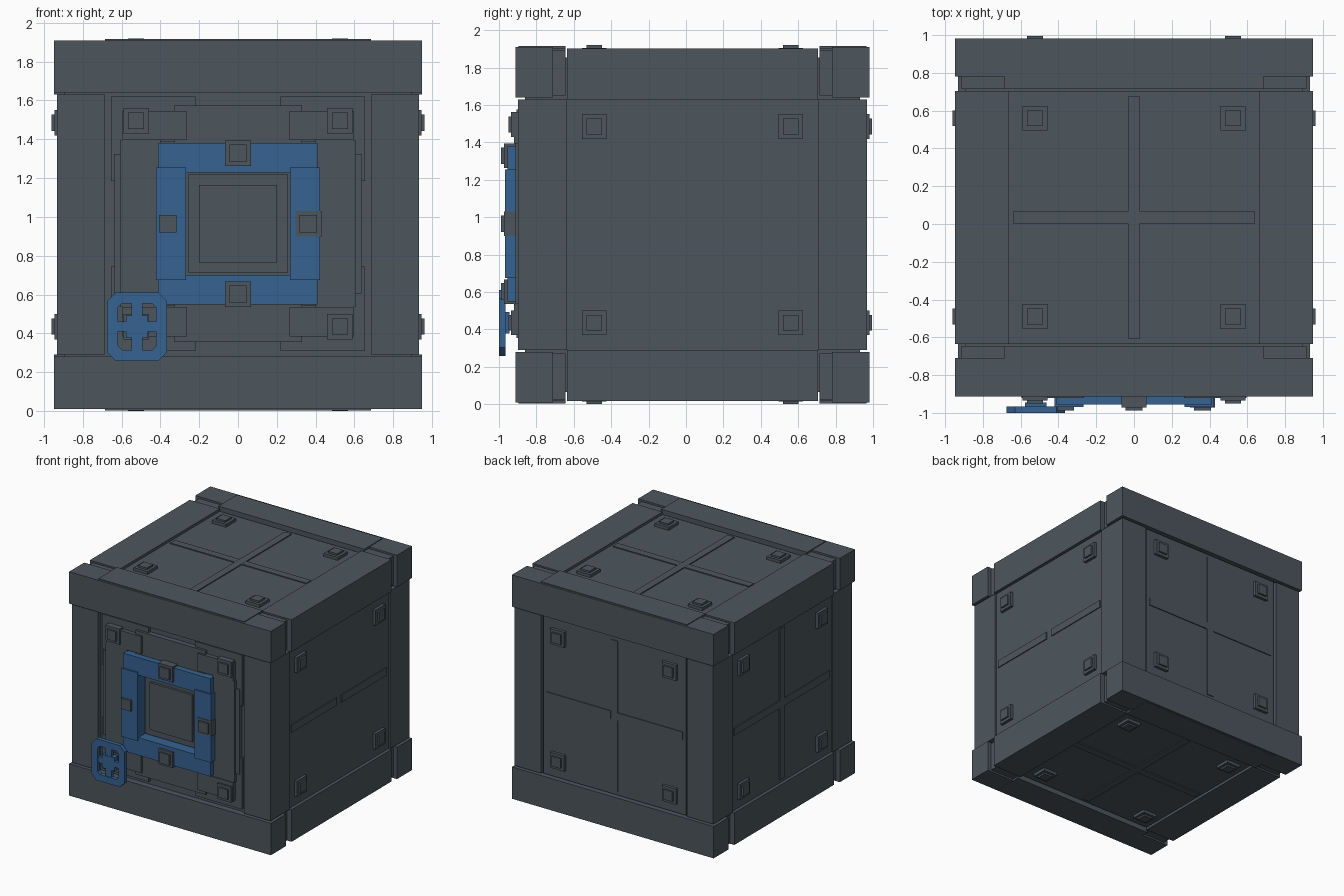
import bpy
import bmesh
from mathutils import Matrix, Vector

default_cube = bpy.data.objects.get("Cube")
if default_cube:
    bpy.data.objects.remove(default_cube, do_unlink=True)

CENTRE = Vector((0, 0.035, 0.96))
SIGNS = (-1, 1)
CORNERS = [(a, b) for a in SIGNS for b in SIGNS]


def make_material(name, colour):
    material = bpy.data.materials.new(name)
    material.use_nodes = True
    material.diffuse_color = (*colour, 1)
    shader = material.node_tree.nodes["Principled BSDF"]
    shader.inputs["Base Color"].default_value = (*colour, 1)
    return material


steel = make_material("slate grey", (0.073, 0.092, 0.110))
blue = make_material("painted blue", (0.037, 0.122, 0.285))


def finish(name, bm, material):
    bmesh.ops.recalc_face_normals(bm, faces=bm.faces)
    mesh = bpy.data.meshes.new(name)
    bm.to_mesh(mesh)
    bm.free()
    mesh.materials.append(material)
    obj = bpy.data.objects.new(name, mesh)
    bpy.context.collection.objects.link(obj)
    return obj


def boxes(name, spans, material, origin=CENTRE):
    """One object of boxes, each given as x, y and z ranges from the origin."""
    bm = bmesh.new()
    for span in spans:
        middle = Vector([(a + b) / 2 for a, b in span])
        size = [abs(b - a) for a, b in span]
        matrix = Matrix.Translation(origin + middle) @ Matrix.Diagonal((*size, 1))
        bmesh.ops.create_cube(bm, size=1, matrix=matrix)
    return finish(name, bm, material)


def on_face(axis, sign, u, v, depth):
    """Ranges of a box lying on one face of the crate."""
    ranges = [u, v]
    ranges.insert(axis, tuple(sign * d for d in depth))
    return ranges


def around(middle, half):
    return (middle - half, middle + half)


def front(x, z, y):
    return (x, y, z)


def front_boxes(name, spans, material):
    return boxes(name, [front(*s) for s in spans], material, Vector())


# Solid core behind all the panels
boxes("crate_core", [[around(0, 0.895)] * 3], steel)

# Heavy beams along the front and back edges, with narrower necks and thin caps
beams, necks, caps = [], [], []
for y, z in CORNERS:
    beams.append(((-0.947, 0.947), (y * 0.947, y * 0.745), (z * 0.68, z * 0.95)))
    necks.append(((-0.912, 0.912), (y * 0.745, y * 0.68), (z * 0.69, z * 0.935)))
    necks.append(((-0.67, 0.67), (y * 0.745, y * 0.68), (z * 0.69, z * 0.95)))
    caps.append(((-0.685, 0.685), (y * 0.93, y * 0.68), (z * 0.94, z * 0.956)))
boxes("edge_beams", beams, steel)
boxes("beam_necks", necks, steel)
boxes("beam_caps", caps, steel)

# Side rails joining front and back
boxes("side_rails", [((x * 0.665, x * 0.947), (-0.67, 0.67), (z * 0.67, z * 0.942))
                     for x, z in CORNERS], steel)

# Upright corner posts
boxes("corner_posts", [((x * 0.685, x * 0.932), (y * 0.67, y * 0.932), (-0.67, 0.67))
                       for x, y in CORNERS], steel)

# Panels, cross strips and studs on every face except the front
FACES = {"left": (0, 1), "right": (0, -1), "back": (1, 1),
         "top": (2, 1), "bottom": (2, -1)}
for name, (axis, sign) in FACES.items():
    edge = (-0.67, 0.67)
    boxes(name + "_panel", [on_face(axis, sign, edge, edge, (0.88, 0.92))], steel)
    strips = [on_face(axis, sign, (s * 0.033, s * 0.64), around(0, 0.032), (0.91, 0.928))
              for s in SIGNS]
    if name != "left":
        strips.append(on_face(axis, sign, around(0, 0.032), (-0.64, 0.64), (0.91, 0.928)))
    boxes(name + "_strips", strips, steel)
    studs = []
    for u, v in CORNERS:
        for half, height in ((0.066, 0.945), (0.042, 0.96)):
            studs.append(on_face(axis, sign, around(u * 0.525, half),
                                 around(v * 0.525, half), (0.91, height)))
    boxes(name + "_studs", studs, steel)

# Front: thin corner plates around a recessed middle
MID = 0.965
front_boxes("front_back_plates", [
    ((x * 0.22, x * 0.655), (MID + z * 0.42, MID + z * 0.655), (-0.885, -0.85))
    for x, z in CORNERS] + [
    ((x * 0.42, x * 0.655), (MID + z * 0.22, MID + z * 0.655), (-0.885, -0.85))
    for x, z in CORNERS], steel)

# Front: stepped grey frame
frame = []
for x, z in CORNERS:
    frame.append(((x * 0.265, x * 0.595), (MID + z * 0.43, MID + z * 0.58), (-0.92, -0.85)))
for s in SIGNS:
    frame.append(((-0.33, 0.33), (MID + s * 0.4, MID + s * 0.61), (-0.905, -0.85)))
    frame.append(((s * 0.4, s * 0.605), around(MID, 0.43), (-0.912, -0.85)))
    frame.append(((s * 0.595, s * 0.64), around(MID, 0.36), (-0.895, -0.85)))
front_boxes("front_frame", frame, steel)

# Front: blue ring around the recess
ring = []
for s in SIGNS:
    ring.append(((-0.41, 0.41), (MID + s * 0.265, MID + s * 0.415), (-0.955, -0.85)))
    ring.append(((s * 0.268, s * 0.422), around(MID, 0.29), (-0.968, -0.85)))
front_boxes("blue_ring", ring, blue)

# Front: raised pane and its border inside the recess
front_boxes("centre_pane", [
    (around(0, 0.255), around(MID, 0.255), (-0.88, -0.85)),
    (around(0, 0.2), around(MID, 0.2), (-0.9, -0.85))], steel)

# Front: studs on the ring and at the frame corners
ring_studs, frame_studs = [], []
for x, z in ((0, 1), (0, -1), (1, 0), (-1, 0)):
    for half, y in ((0.066, -0.972), (0.045, -0.988)):
        if x < 0 and half > 0.05:
            continue
        ring_studs.append((around(x * 0.363, half), around(MID + z * 0.363, half), (y, -0.9)))
for x, z in CORNERS:
    for half, y in ((0.066, -0.935), (0.042, -0.95)):
        frame_studs.append((around(x * 0.525, half), around(MID + z * 0.53, half), (y, -0.85)))
front_boxes("ring_studs", ring_studs, steel)
front_boxes("frame_studs", frame_studs, steel)

# Lock plate: chamfered ring with a cross and a square hub
LOCK = Vector((-0.52, 0, 0.435))


def octagon(width, height, cut):
    points = []
    for x, z in ((1, 1), (-1, 1), (-1, -1), (1, -1)):
        pair = [(x * width, z * (height - cut)), (x * (width - cut), z * height)]
        points += pair if x * z > 0 else pair[::-1]
    return points


def chamfered_ring(name, outer, inner, y0, y1, material):
    bm = bmesh.new()
    loops = [[bm.verts.new(LOCK + Vector((x, y, z))) for x, z in shape]
             for shape, y in ((outer, y0), (inner, y0), (inner, y1), (outer, y1))]
    count = len(outer)
    for k, loop in enumerate(loops):
        following = loops[(k + 1) % len(loops)]
        for i in range(count):
            j = (i + 1) % count
            bm.faces.new((loop[i], loop[j], following[j], following[i]))
    return finish(name, bm, material)


chamfered_ring("lock_ring", octagon(0.155, 0.176, 0.045),
               octagon(0.098, 0.12, 0.02), -1.0, -0.965, blue)
boxes("lock_cross", [
    (around(0, 0.028), (-0.994, -0.968), around(0, 0.125)),
    (around(0, 0.105), (-0.994, -0.968), around(0, 0.025)),
    (around(0, 0.057), (-0.998, -0.945), around(0, 0.057))], blue, LOCK)
